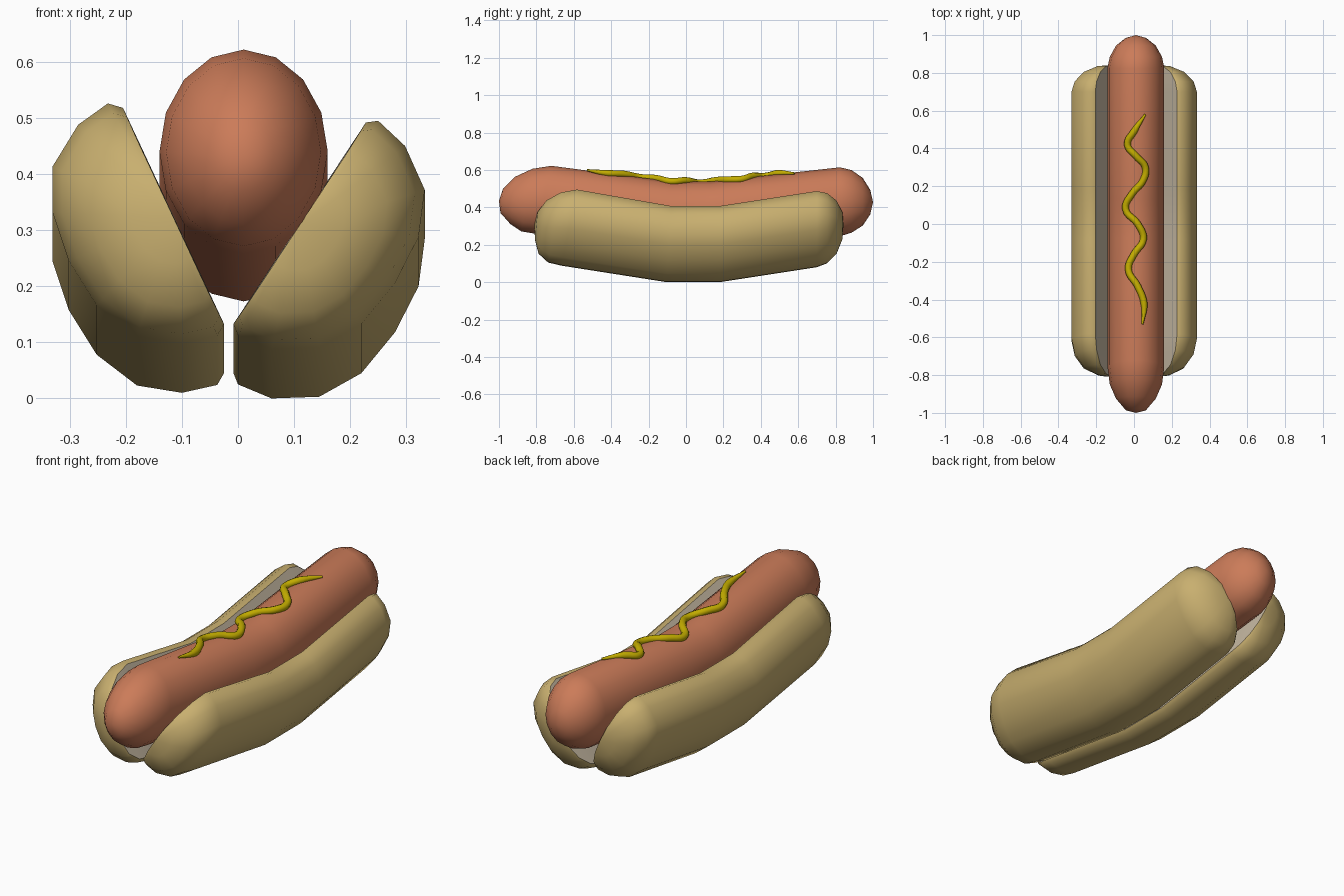
import bpy, bmesh, math

if "Cube" in bpy.data.objects:
    bpy.data.objects.remove(bpy.data.objects["Cube"])


def material(name, rgb):
    m = bpy.data.materials.new(name)
    m.diffuse_color = (*rgb, 1)
    m.use_nodes = True
    m.node_tree.nodes["Principled BSDF"].inputs["Base Color"].default_value = m.diffuse_color
    return m


BUN = material("bun_crust", (0.58, 0.43, 0.16))
CRUMB = material("bun_crumb", (0.62, 0.53, 0.40))
MEAT = material("sausage_skin", (0.60, 0.20, 0.10))
SAUCE = material("mustard_yellow", (0.55, 0.42, 0.0))


def loft(name, section, centre, rings, tips, mats, cut=False):
    """Sweep an x-z section through rings of (y, lift, scale, lean), closed by tip points."""
    bm = bmesh.new()
    cx, cz = centre
    n = len(section)
    loops = []
    for y, lift, s, lean in rings:
        loops.append([bm.verts.new((cx + (x - cx) * s,
                                    y + lean * (z - cz) * s,
                                    cz + lift + (z - cz) * s)) for x, z in section])
    # the last side of an open-cut section is the flat crumb face
    def add(vs, i):
        f = bm.faces.new(vs)
        f.smooth = True
        f.material_index = 1 if cut and i == n - 1 else 0
    for a, b in zip(loops, loops[1:]):
        for i in range(n):
            j = (i + 1) % n
            add((a[i], a[j], b[j], b[i]), i)
    for loop, (y, lift) in zip((loops[0], loops[-1]), tips):
        tip = bm.verts.new((cx, y, cz + lift))
        for i in range(n):
            add((loop[i], loop[(i + 1) % n], tip), i)
    bmesh.ops.recalc_face_normals(bm, faces=bm.faces)
    for e in bm.edges:
        if len({f.material_index for f in e.link_faces}) > 1:
            e.smooth = False
    me = bpy.data.meshes.new(name)
    bm.to_mesh(me)
    bm.free()
    for m in mats:
        me.materials.append(m)
    ob = bpy.data.objects.new(name, me)
    bpy.context.collection.objects.link(ob)
    return ob


# Sausage: bent oval capsule
oval = [(0.01 + 0.15 * math.sin(k * math.pi / 8), 0.355 + 0.182 * math.cos(k * math.pi / 8))
        for k in range(16)]
loft("sausage", oval, (0.01, 0.355),
     [(-0.985, 0.08, 0.36, 0.1), (-0.925, 0.082, 0.70, 0.1), (-0.85, 0.084, 0.92, 0.18),
      (-0.76, 0.085, 1, 0.22), (-0.09, 0, 1, 0.1), (0.14, 0, 1, -0.05),
      (0.83, 0.077, 1, -0.04), (0.885, 0.077, 0.92, 0), (0.945, 0.075, 0.70, 0),
      (0.985, 0.073, 0.36, 0)],
     [(-1, 0.08), (1, 0.073)], [MEAT])

# Bun halves: bent half capsules with a flat crumb face
bun_rings = [(-0.80, 0.085, 0.36, 0.1), (-0.765, 0.085, 0.70, 0.15), (-0.70, 0.087, 0.92, 0.18),
             (-0.62, 0.088, 1, 0.2), (-0.09, 0, 1, 0.06), (0.18, 0, 1, 0),
             (0.70, 0.08, 1, 0), (0.755, 0.083, 0.92, 0), (0.805, 0.084, 0.70, 0),
             (0.836, 0.085, 0.36, 0)]
bun_tips = [(-0.81, 0.085), (0.842, 0.085)]
right = [(-0.008, 0.045), (0.0, 0.025), (0.06, 0.0), (0.145, 0.003), (0.22, 0.045),
         (0.28, 0.118), (0.322, 0.20), (0.333, 0.284), (0.298, 0.362), (0.25, 0.407),
         (0.228, 0.404)]
left = [(-0.025, 0.045), (-0.037, 0.024), (-0.10, 0.01), (-0.18, 0.023), (-0.252, 0.078),
        (-0.302, 0.158), (-0.331, 0.245), (-0.331, 0.325), (-0.285, 0.400), (-0.232, 0.438),
        (-0.205, 0.430)]
for name, sec in (("bun_right", right), ("bun_left", left)):
    mid = ((sec[0][0] + sec[-1][0]) / 2, (sec[0][1] + sec[-1][1]) / 2)
    loft(name, sec, mid, bun_rings, bun_tips, [BUN, CRUMB], cut=True)

# Mustard: tapered wavy squeeze along the top of the sausage
wave = [(0.045, -0.53), (0.053, -0.42), (0.02, -0.33), (-0.03, -0.24), (0.0, -0.16),
        (0.05, -0.08), (0.02, 0.0), (-0.045, 0.08), (-0.01, 0.16), (0.048, 0.23),
        (0.06, 0.30), (0.01, 0.36), (-0.035, 0.42), (0.0, 0.49), (0.06, 0.58)]


def sausage_top(x, y):
    if y < -0.07:
        lift = (-0.07 - y) * 0.131
    else:
        lift = max(0, y - 0.14) * 0.11
    return 0.355 + lift + 0.182 * math.sqrt(1 - ((x - 0.01) / 0.15) ** 2)


cu = bpy.data.curves.new("mustard", 'CURVE')
cu.dimensions = '3D'
cu.bevel_depth = 0.018
cu.bevel_resolution = 2
cu.resolution_u = 5
cu.use_fill_caps = True
sp = cu.splines.new('BEZIER')
sp.bezier_points.add(len(wave) - 1)
for i, (p, (x, y)) in enumerate(zip(sp.bezier_points, wave)):
    p.co = (x, y, sausage_top(x, y) + 0.007)
    p.handle_left_type = p.handle_right_type = 'AUTO'
    p.radius = 0.3 if i in (0, len(wave) - 1) else 1
cu.materials.append(SAUCE)
mustard = bpy.data.objects.new("mustard", cu)
bpy.context.collection.objects.link(mustard)
bpy.context.view_layer.objects.active = mustard
mustard.select_set(True)
bpy.ops.object.convert(target='MESH')
bpy.ops.object.shade_smooth_by_angle(angle=math.radians(60))
